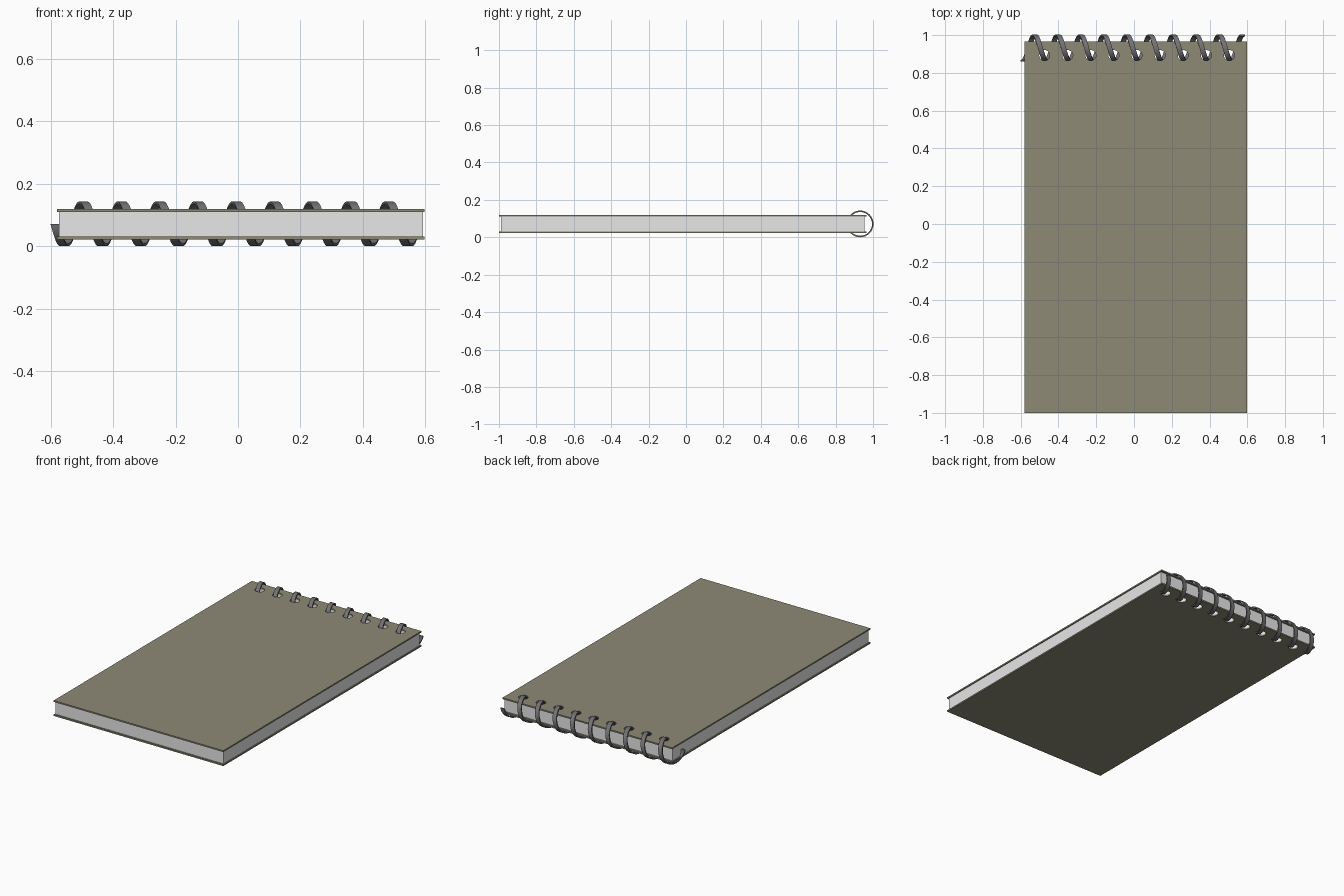
import bpy, bmesh, math
from mathutils import Matrix, Vector

cube = bpy.data.objects.get("Cube")
if cube:
    bpy.data.objects.remove(cube, do_unlink=True)

TURNS, PITCH = 9.5, 0.1223
START_X, AXIS_Y, AXIS_Z = -0.587, 0.931, 0.0715


def material(name, color):
    m = bpy.data.materials.new(name)
    m.use_nodes = True
    m.diffuse_color = (*color, 1)
    m.node_tree.nodes["Principled BSDF"].inputs["Base Color"].default_value = (*color, 1)
    return m


olive = material("olive card", (0.27, 0.255, 0.18))
white = material("paper white", (0.8, 0.8, 0.8))
steel = material("dark steel", (0.17, 0.17, 0.18))


def add_object(name, bm, mat=None):
    bmesh.ops.recalc_face_normals(bm, faces=bm.faces)
    mesh = bpy.data.meshes.new(name)
    bm.to_mesh(mesh)
    bm.free()
    obj = bpy.data.objects.new(name, mesh)
    bpy.context.collection.objects.link(obj)
    if mat:
        mesh.materials.append(mat)
    return obj


def slab(name, low, high, mat):
    low, high = Vector(low), Vector(high)
    bm = bmesh.new()
    place = Matrix.Translation((low + high) / 2) @ Matrix.Diagonal((*(high - low), 1))
    bmesh.ops.create_cube(bm, size=1, matrix=place)
    return add_object(name, bm, mat)


# Row of punches for the binding holes
bm = bmesh.new()
for i in range(9):
    bmesh.ops.create_cone(bm, cap_ends=True, segments=24, radius1=0.028, radius2=0.028, depth=0.4,
                          matrix=Matrix.Translation((-0.474 + i * PITCH, 0.893, AXIS_Z)))
punches = add_object("hole_punches", bm)
punches.hide_render = True

# Covers and paper block
sheets = [
    slab("back_cover", (-0.58, -1, 0.022), (0.598, 0.966, 0.031), olive),
    slab("paper_block", (-0.574, -0.99, 0.031), (0.592, 0.954, 0.110), white),
    slab("front_cover", (-0.58, -1, 0.110), (0.598, 0.966, 0.119), olive),
]
for sheet in sheets:
    cut = sheet.modifiers.new("binding holes", "BOOLEAN")
    cut.operation, cut.solver, cut.object = "DIFFERENCE", "EXACT", punches
bpy.context.view_layer.update()
graph = bpy.context.evaluated_depsgraph_get()
punched = [bpy.data.meshes.new_from_object(s.evaluated_get(graph)) for s in sheets]
for sheet, mesh in zip(sheets, punched):
    sheet.modifiers.clear()
    sheet.data = mesh
bpy.data.objects.remove(punches, do_unlink=True)

# Flat-wire spiral, starting at the front of the coil and dipping under
bm = bmesh.new()
section = [(-0.0135, 0.0635), (0.0135, 0.0635), (0.0135, 0.0715), (-0.0135, 0.0715)]
steps = int(TURNS * 32)
previous = None
for s in range(steps + 1):
    turn = TURNS * s / steps
    a = 2 * math.pi * turn
    ring = [bm.verts.new((START_X + PITCH * turn + dx,
                          AXIS_Y - r * math.cos(a),
                          AXIS_Z - r * math.sin(a))) for dx, r in section]
    if previous:
        for k in range(4):
            n = (k + 1) % 4
            bm.faces.new((previous[k], previous[n], ring[n], ring[k]))
    if s in (0, steps):
        bm.faces.new(ring)
    previous = ring
spiral = add_object("spiral_binding", bm, steel)
bpy.ops.object.select_all(action="DESELECT")
spiral.select_set(True)
bpy.context.view_layer.objects.active = spiral
bpy.ops.object.shade_smooth_by_angle(angle=math.radians(35))
